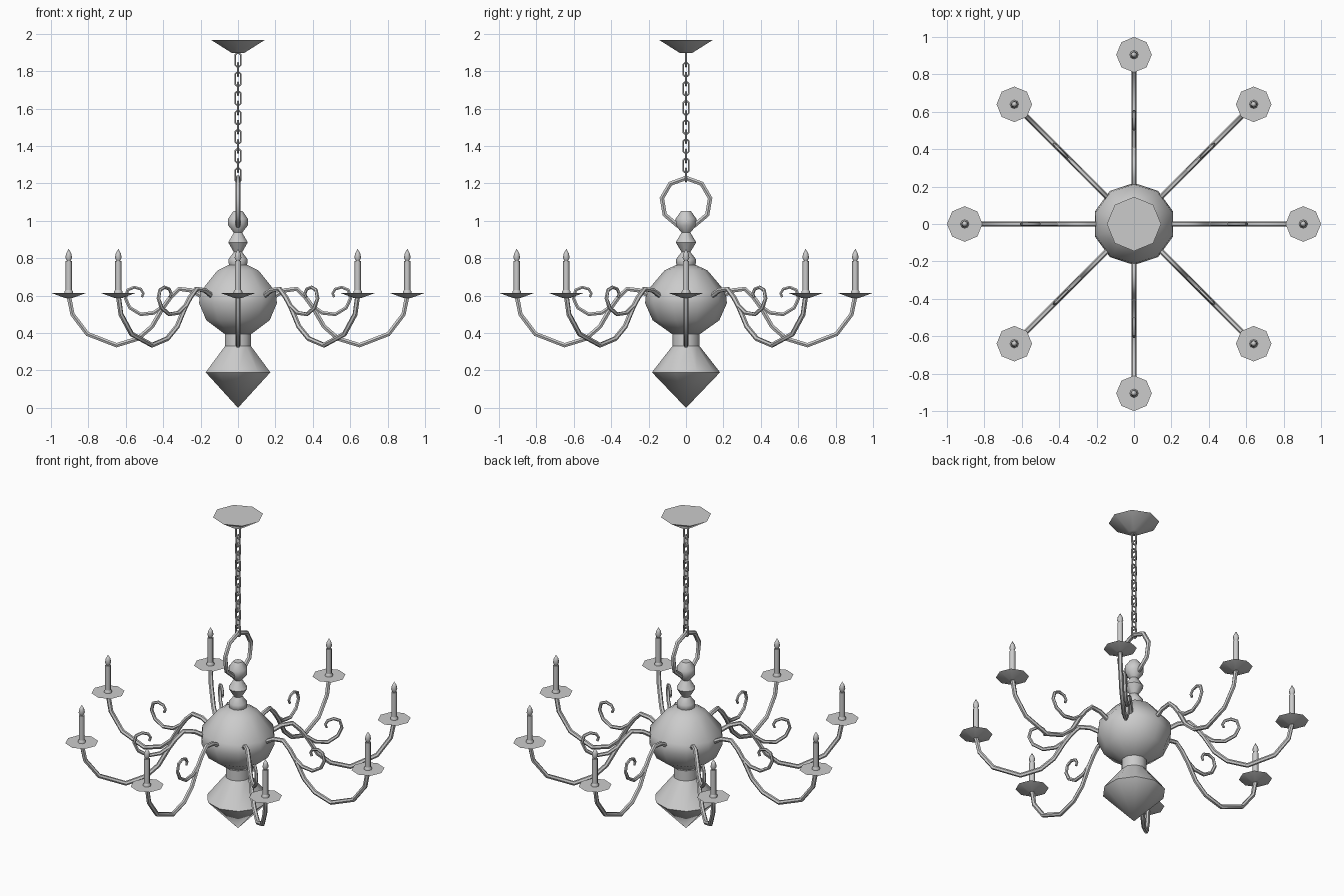
import bpy, math
from mathutils import Vector, Matrix

cube = bpy.data.objects.get("Cube")
if cube:
    bpy.data.objects.remove(cube, do_unlink=True)

metal = bpy.data.materials.new("plain_grey")
metal.use_nodes = True
GREY = (0.6, 0.6, 0.6, 1.0)
metal.diffuse_color = GREY
for node in metal.node_tree.nodes:
    if node.type == 'BSDF_PRINCIPLED':
        node.inputs["Base Color"].default_value = GREY


def finish(mesh):
    mesh.materials.clear()
    mesh.materials.append(metal)
    mesh.shade_smooth()
    mesh.set_sharp_from_angle(angle=math.radians(50))
    return mesh


def place(name, mesh, matrix=None):
    obj = bpy.data.objects.new(name, mesh)
    bpy.context.scene.collection.objects.link(obj)
    if matrix:
        obj.matrix_world = matrix
    return obj


def lathe(name, profile, sides):
    """Turn (radius, z) points, listed from bottom to top, about z."""
    verts, faces, rings = [], [], []
    for r, z in profile:
        count = sides if r > 0 else 1
        rings.append([len(verts) + i for i in range(count)])
        for i in range(count):
            a = math.pi / 2 + math.tau * i / sides
            verts.append((r * math.cos(a), r * math.sin(a), z))
    for low, high in zip(rings, rings[1:]):
        for i in range(sides):
            j = (i + 1) % sides
            if len(low) == 1:
                faces.append((low[0], high[j], high[i]))
            elif len(high) == 1:
                faces.append((low[i], low[j], high[0]))
            else:
                faces.append((low[i], low[j], high[j], high[i]))
    if len(rings[0]) > 1:
        faces.append(rings[0][::-1])
    if len(rings[-1]) > 1:
        faces.append(rings[-1])
    mesh = bpy.data.meshes.new(name)
    mesh.from_pydata(verts, [], faces)
    return finish(mesh)


def tube(name, points, radius, closed=False, taper=1.0):
    """Round bar along a polyline in the xz plane."""
    curve = bpy.data.curves.new(name, 'CURVE')
    curve.dimensions = '3D'
    curve.bevel_depth = radius
    curve.bevel_resolution = 1
    curve.use_fill_caps = True
    spline = curve.splines.new('POLY')
    spline.points.add(len(points) - 1)
    for i, (x, z) in enumerate(points):
        spline.points[i].co = (x, 0, z, 1)
        spline.points[i].radius = 1 + (taper - 1) * i / (len(points) - 1)
    spline.use_cyclic_u = closed
    temp = place(name + "_path", curve)
    bpy.context.view_layer.update()
    graph = bpy.context.evaluated_depsgraph_get()
    mesh = bpy.data.meshes.new_from_object(temp.evaluated_get(graph))
    bpy.data.objects.remove(temp, do_unlink=True)
    mesh.name = name
    return finish(mesh)


def turn(angle):
    return Matrix.Rotation(angle, 4, 'Z')


# Central turned column
place("bottom_drop", lathe("bottom_drop", [(0, 0), (0.182, 0.19), (0.073, 0.33)], 10))
place("lower_neck", lathe("lower_neck", [(0.073, 0.33), (0.073, 0.41)], 10))
place("body", lathe("body", [
    (0.075, 0.395), (0.178, 0.468), (0.219, 0.56), (0.212, 0.62),
    (0.115, 0.735), (0.05, 0.765)], 10))
place("collar", lathe("collar", [
    (0.045, 0.75), (0.053, 0.775), (0.053, 0.795), (0.022, 0.835)], 10))
place("middle_bead", lathe("middle_bead", [
    (0.022, 0.83), (0.055, 0.885), (0.022, 0.94)], 10))
place("top_bead", lathe("top_bead", [
    (0.022, 0.935), (0.055, 0.975), (0.055, 1.012), (0.026, 1.052)], 10))

# Hanging ring
ring_points = [(0.131 * math.sin(math.tau * i / 9), 0.131 * math.cos(math.tau * i / 9))
               for i in range(9)]
place("hanging_ring", tube("hanging_ring", ring_points, 0.014, closed=True),
      Matrix.Translation((0, 0, 1.098)) @ turn(math.pi / 2))

# Chain of alternating links
W, H, C = 0.015, 0.035, 0.008
link_points = [(W, C - H), (W, H - C), (W - C, H), (C - W, H),
               (-W, H - C), (-W, C - H), (C - W, -H), (W - C, -H)]
link = tube("chain_link", link_points, 0.0055, closed=True)
for i in range(13):
    place(f"chain_link_{i + 1}", link,
          Matrix.Translation((0, 0, 1.86 - 0.0513 * i)) @ turn(i % 2 * math.pi / 2))

# Ceiling canopy
place("ceiling_canopy", lathe("ceiling_canopy", [(0.034, 1.898), (0.145, 1.968)], 8))

# Arm parts, shared by all eight arms
arm = tube("arm", [
    (0.185, 0.592), (0.25, 0.628), (0.315, 0.636), (0.362, 0.59), (0.402, 0.535),
    (0.46, 0.435), (0.535, 0.37), (0.65, 0.335), (0.805, 0.395),
    (0.885, 0.50), (0.905, 0.60)], 0.0135)
scroll = tube("scroll", [
    (0.39, 0.55), (0.45, 0.508), (0.52, 0.50), (0.578, 0.535), (0.602, 0.585),
    (0.59, 0.63), (0.555, 0.645), (0.52, 0.635), (0.506, 0.612), (0.514, 0.592)],
    0.012, taper=0.65)
drip_plate = lathe("drip_plate", [(0.022, 0.588), (0.095, 0.615)], 8)
cup = lathe("candle_cup", [
    (0.012, 0.585), (0.023, 0.605), (0.023, 0.622), (0.012, 0.638)], 8)
candle = lathe("candle", [(0.0165, 0.61), (0.0165, 0.785)], 8)
flame = lathe("flame", [
    (0.009, 0.785), (0.018, 0.802), (0.014, 0.825), (0, 0.85)], 8)

for i in range(8):
    spin = turn(math.tau * i / 8)
    tip = spin @ Matrix.Translation((0.905, 0, 0))
    place(f"arm_{i + 1}", arm, spin)
    place(f"scroll_{i + 1}", scroll, spin)
    for label, mesh in (("drip_plate", drip_plate), ("candle_cup", cup),
                        ("candle", candle), ("flame", flame)):
        place(f"{label}_{i + 1}", mesh, tip)
